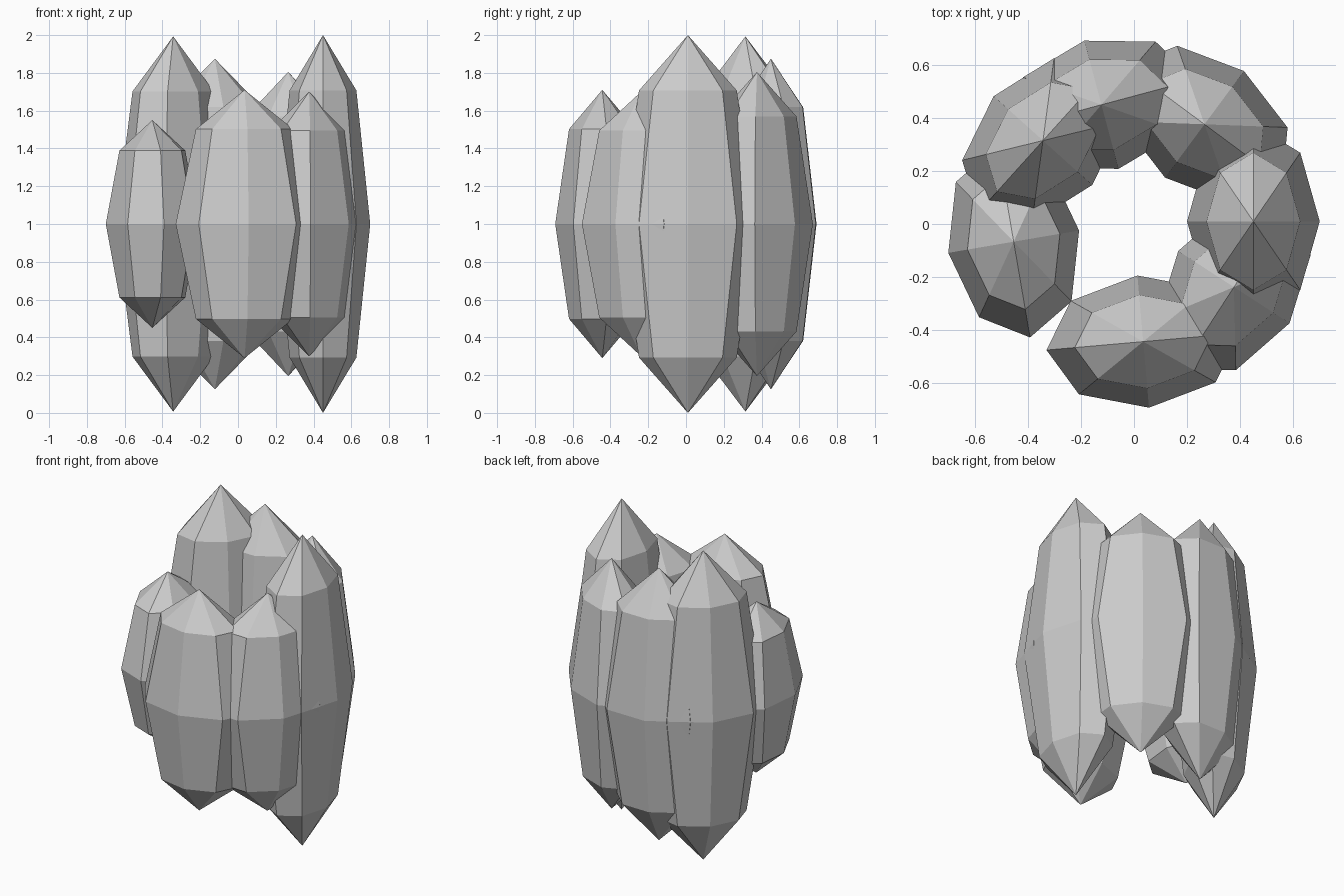
import bpy, math

if "Cube" in bpy.data.objects:
    bpy.data.objects.remove(bpy.data.objects["Cube"])

# single stone colour
stone = bpy.data.materials.new("pale_grey_stone")
stone.diffuse_color = (0.6, 0.6, 0.6, 1)
stone.use_nodes = True
stone.node_tree.nodes["Principled BSDF"].inputs["Base Color"].default_value = stone.diffuse_color

RING, CX, CY = 0.455, -0.005, 0.01      # ring radius and its centre
RADIAL, TANGENT = 0.25, 0.366           # half-widths of every crystal

# angle around the ring (degrees), half-height
crystals = [(0, 1.0), (53.5, 0.805), (105, 0.875), (138, 0.993),
            (189.7, 0.55), (275, 0.71), (327, 0.70)]

# each crystal is a stretched eight-sided spindle facing outward
for i, (deg, half) in enumerate(crystals, 1):
    a = math.radians(deg)
    bpy.ops.mesh.primitive_uv_sphere_add(
        segments=8, ring_count=4, radius=1,
        location=(CX + RING * math.cos(a), CY + RING * math.sin(a), 1),
        rotation=(0, 0, a))
    ob = bpy.context.object
    ob.name = f"crystal_{i}"
    ob.scale = (RADIAL, TANGENT, half)
    ob.data.materials.append(stone)
